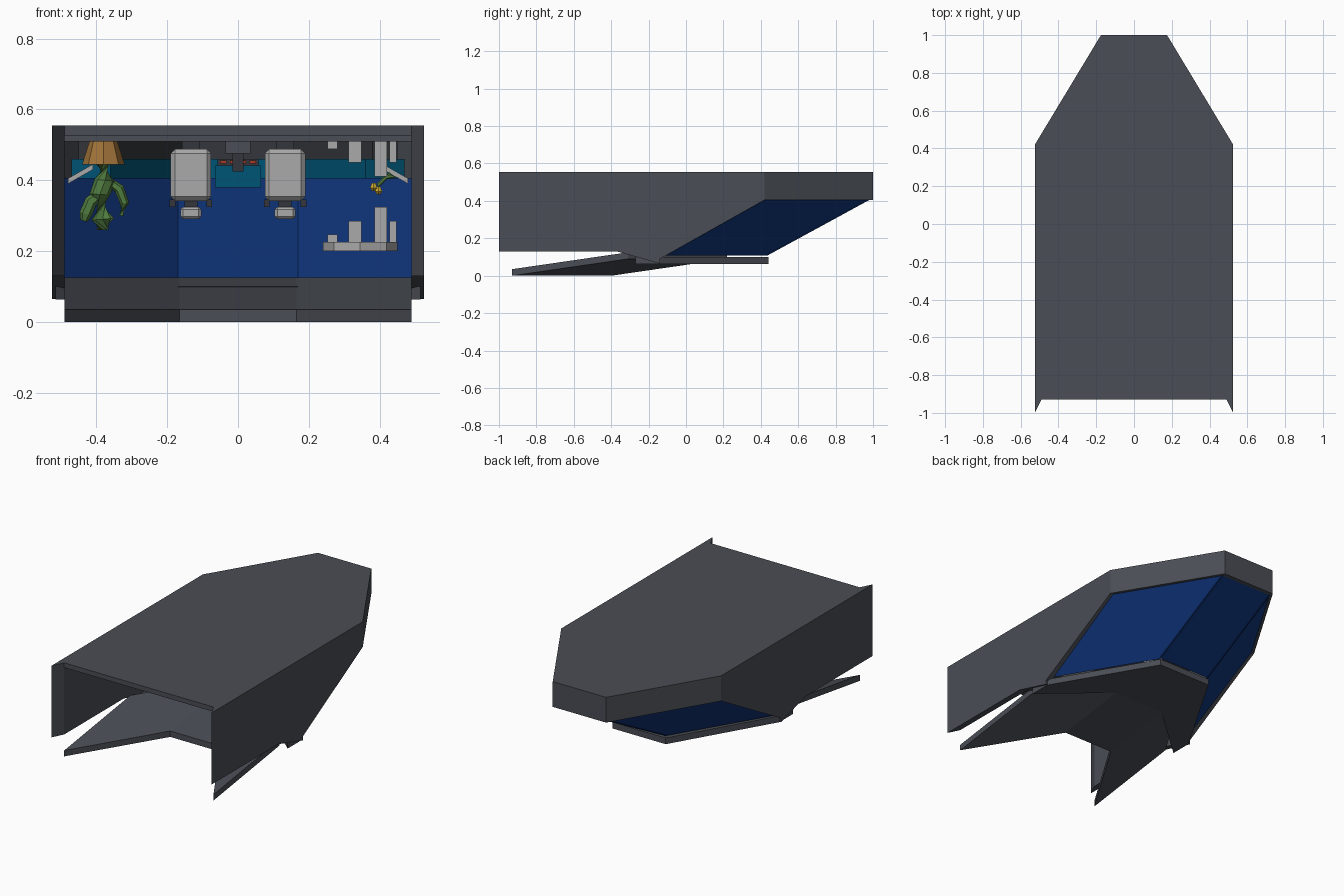
import bpy, bmesh, math
from mathutils import Vector

if "Cube" in bpy.data.objects:
    bpy.data.objects.remove(bpy.data.objects["Cube"])


def material(name, r, g, b):
    m = bpy.data.materials.new(name)
    m.diffuse_color = (r, g, b, 1)
    m.use_nodes = True
    m.node_tree.nodes["Principled BSDF"].inputs["Base Color"].default_value = m.diffuse_color
    return m


HULL = material("hull_grey", 0.068, 0.074, 0.09)
DARK = material("dark_grey", 0.035, 0.037, 0.045)
GLASS = material("blue_glass", 0.005, 0.035, 0.2)
PALE = material("pale_grey", 0.4, 0.4, 0.41)
TEAL = material("teal", 0.0, 0.09, 0.18)
RED = material("red", 0.4, 0.04, 0.02)
GREEN = material("green", 0.08, 0.2, 0.05)
CLAY = material("clay", 0.35, 0.17, 0.04)
YELLOW = material("yellow", 0.6, 0.4, 0.03)


def finish(bm, name, mat):
    bmesh.ops.recalc_face_normals(bm, faces=bm.faces)
    me = bpy.data.meshes.new(name)
    bm.to_mesh(me)
    bm.free()
    me.materials.append(mat)
    ob = bpy.data.objects.new(name, me)
    bpy.context.collection.objects.link(ob)
    return ob


def loft(name, rings, mat=HULL):
    """Skin a closed solid through matching rings of points."""
    bm = bmesh.new()
    vs = [[bm.verts.new(p) for p in r] for r in rings]
    n = len(vs[0])
    for a, b in zip(vs, vs[1:]):
        for i in range(n):
            j = (i + 1) % n
            bm.faces.new((a[i], a[j], b[j], b[i]))
    bm.faces.new(vs[0][::-1])
    bm.faces.new(vs[-1])
    return finish(bm, name, mat)


def prism(name, pts, z0, z1, mat=HULL):
    return loft(name, [[(x, y, z) for x, y in pts] for z in (z0, z1)], mat)


def mirrored(half):
    """Complete a plan outline from its right half."""
    return half + [(-x, y) for x, y in reversed(half)]


def box(name, x, y, z, mat=PALE, bevel=0):
    ob = prism(name, [(x[0], y[0]), (x[1], y[0]), (x[1], y[1]), (x[0], y[1])], *z, mat)
    if bevel:
        m = ob.modifiers.new("bevel", 'BEVEL')
        m.width = bevel
        m.segments = 1
    return ob


def tube(name, path, radii, mat, sides=8):
    """Low-poly limb along a path, or a lathe when the path is straight."""
    path = [Vector(p) for p in path]
    rings = []
    for i, p in enumerate(path):
        d = path[min(i + 1, len(path) - 1)] - path[max(i - 1, 0)]
        q = d.to_track_quat('Z', 'X')
        rings.append([p + q @ Vector((radii[i] * math.cos(a), radii[i] * math.sin(a), 0))
                      for a in (2 * math.pi * k / sides for k in range(sides))])
    return loft(name, rings, mat)


# Broad top slab with swept corners at its rear edge
prism("top_slab", mirrored([(0.49, -0.93), (0.525, -1), (0.525, 0.42), (0.175, 1)]), 0.527, 0.555)
prism("inner_deck", mirrored([(0.49, -0.35), (0.49, 0.41), (0.155, 0.965)]), 0.51, 0.527)

# Nose band wrapping the faceted end
prism("nose_band", mirrored([(0.525, 0.42), (0.175, 1)])
      + mirrored([(0.49, 0.41), (0.155, 0.965)])[::-1], 0.405, 0.527)

# Side walls, with the inner face swept forward at the open end
for s, side in ((1, "right"), (-1, "left")):
    outline = [(0.42, 0.527), (0.42, 0.405), (-0.14, 0.09), (-0.14, 0.065), (-0.37, 0.13)]
    loft(side + "_wall", [[(s * x, y, z) for y, z in [(e, 0.527)] + outline + [(e, 0.13)]]
                          for x, e in ((0.525, -1), (0.49, -0.93))])

# Slanted windows: inset frame plus recessed pane
def window(name, quad):
    bm = bmesh.new()
    f = bm.faces.new([bm.verts.new(p) for p in quad])
    f.normal_update()
    if f.normal.z > 0:
        f.normal_flip()
    out = f.normal.copy()
    bmesh.ops.inset_region(bm, faces=[f], thickness=0.026)
    pane = [v.co - out * 0.012 for v in f.verts]
    bmesh.ops.delete(bm, geom=[f], context='FACES_ONLY')
    ring = bmesh.ops.extrude_face_region(bm, geom=bm.faces[:], use_keep_orig=True)
    for v in ring["geom"]:
        if isinstance(v, bmesh.types.BMVert):
            v.co -= out * 0.028
    finish(bm, name + "_frame", HULL)
    loft(name + "_glass", [pane, [p - out * 0.005 for p in pane]], GLASS)


window("middle_window", [(-0.175, 1, 0.405), (0.175, 1, 0.405), (0.175, 0.44, 0.1), (-0.175, 0.44, 0.1)])
for s, side in ((1, "right"), (-1, "left")):
    window(side + "_window", [(s * 0.525, 0.42, 0.405), (s * 0.175, 1, 0.405),
                              (s * 0.175, 0.44, 0.1), (s * 0.525, -0.14, 0.1)])

# Lower rim plate and the sloping forked panel below
prism("lower_rim", mirrored([(0.515, -0.14), (0.175, 0.44)])
      + mirrored([(0.515, -0.27), (0.165, 0.04)])[::-1], 0.063, 0.1)
loft("forked_panel", [[(x, y, 0), (x, y + 0.62, 0.09), (x, y + 0.62, 0.125), (x, y, 0.035)]
                      for x, y in ((-0.49, -0.93), (-0.165, -0.4), (0.165, -0.4), (0.49, -0.93))])

# Control desk following the nose
outer, inner = [(0.47, 0.42), (0.15, 0.95)], [(0.36, 0.36), (0.1, 0.8)]
desk = mirrored(outer) + mirrored(inner)[::-1]
prism("desk_top", desk, 0.405, 0.46, TEAL)
prism("desk_base", mirrored([(0.45, 0.42), (0.14, 0.94)])
      + mirrored([(0.38, 0.38), (0.11, 0.83)])[::-1], 0.46, 0.51, DARK)

# Centre console with buttons and stem
box("centre_console", (-0.065, 0.065), (0.2, 0.32), (0.38, 0.442), TEAL)
box("console_panel", (-0.058, 0.058), (0.21, 0.33), (0.442, 0.46), DARK)
for i in range(4):
    x = -0.042 + i * 0.028
    box("button", (x - 0.009, x + 0.009), (0.203, 0.212), (0.447, 0.456), RED)
box("console_stem", (-0.016, 0.016), (0.18, 0.22), (0.425, 0.475), DARK)
box("console_foot", (-0.035, 0.035), (0.17, 0.25), (0.475, 0.51), HULL)

# Two seats, hanging from the deck
for s, side in ((1, "right"), (-1, "left")):
    c = s * 0.133
    box(side + "_seat_back", (c - 0.057, c + 0.057), (-0.02, 0.03), (0.342, 0.488), PALE, 0.012)
    box(side + "_seat_cushion", (c - 0.055, c + 0.055), (0.02, 0.15), (0.445, 0.485), PALE, 0.012)
    box(side + "_headrest", (c - 0.03, c + 0.03), (-0.015, 0.025), (0.29, 0.325), PALE, 0.008)
    box(side + "_headrest_post", (c - 0.018, c + 0.018), (0, 0.015), (0.32, 0.35), DARK)
    box(side + "_seat_pedestal", (c - 0.025, c + 0.025), (0.05, 0.1), (0.48, 0.515), DARK)
    for t in (-1, 1):
        a = c + t * 0.052
        box(side + "_seat_bracket", (a - 0.008, a + 0.008), (0.02, 0.12), (0.325, 0.345), DARK)
    # Slanted side bracket beside the desk
    loft(side + "_wall_bracket", [[(s * 0.48, y, 0.39), (s * 0.48, y, 0.405),
                                   (s * 0.41, y, 0.445), (s * 0.41, y, 0.43)] for y in (0.15, 0.4)], PALE)

# Potted cactus, upside down
py = -0.3
tube("pot", [(-0.38, py, 0.527), (-0.38, py, 0.445)], [0.034, 0.06], CLAY)
tube("cactus_trunk", [(-0.38, py, 0.45), (-0.375, py, 0.4), (-0.39, py, 0.36), (-0.382, py, 0.29), (-0.382, py, 0.26)],
     [0.024, 0.03, 0.029, 0.032, 0.018], GREEN)
tube("cactus_left_arm", [(-0.39, py, 0.36), (-0.415, py, 0.34), (-0.43, py, 0.305), (-0.435, py, 0.285)],
     [0.015, 0.018, 0.018, 0.01], GREEN, 6)
tube("cactus_right_arm", [(-0.37, py, 0.4), (-0.335, py, 0.375), (-0.32, py, 0.335), (-0.33, py, 0.3)],
     [0.012, 0.015, 0.013, 0.007], GREEN, 6)

# Plant case: two end plates with short columns
ry = -0.1
for z0, z1, d, name in ((0.2, 0.225, 1, "lower"), (0.51, 0.527, -1, "upper")):
    tube(name + "_case_plate", [(0.345, ry, z0), (0.345, ry, z1)], [0.105, 0.105], PALE, 8)
    base = z1 if d > 0 else z0
    for x, w, h, dy in ((0.403, 0.018, 0.1, 0), (0.33, 0.018, 0.06, 0.05),
                        (0.267, 0.014, 0.022, 0), (0.437, 0.01, 0.06, 0.02)):
        box(name + "_case_column", (x - w, x + w), (ry + dy - w, ry + dy + w),
            sorted((base, base + d * h)), PALE)

# Flower on a drooping stem
tube("flower_stem", [(0.43, ry, 0.42), (0.415, ry, 0.405), (0.395, ry, 0.385)], [0.004, 0.006, 0.006], GREEN, 6)
tube("flower_leaf", [(0.415, ry, 0.405), (0.43, ry, 0.412), (0.445, ry, 0.408)], [0.003, 0.008, 0.002], GREEN, 6)
for x, z in ((0.383, 0.378), (0.397, 0.368)):
    tube("flower_bud", [(x, ry, z + 0.014), (x, ry, z), (x, ry, z - 0.008)], [0.006, 0.012, 0.005], YELLOW, 6)
